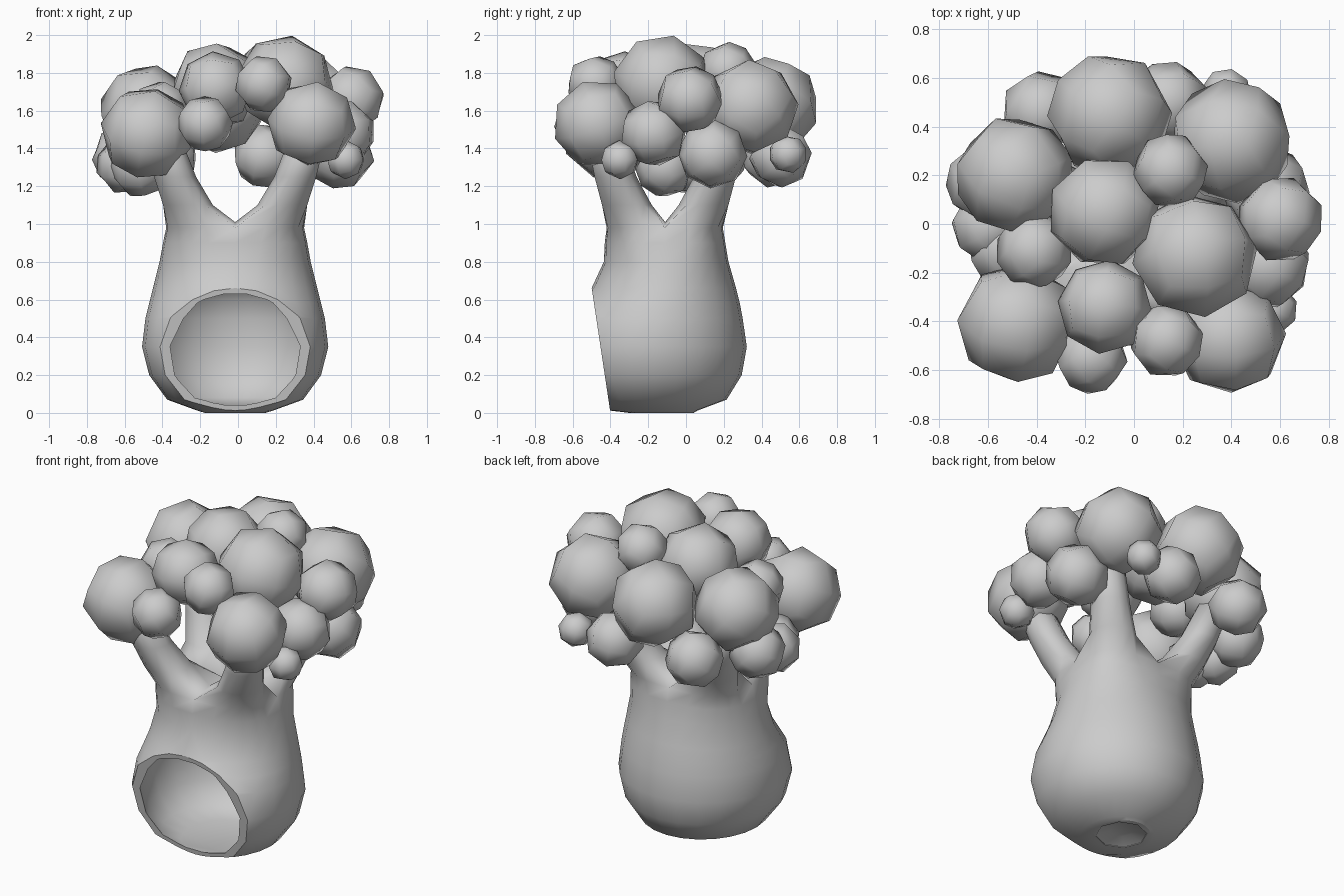
import bpy, bmesh, math, random
from mathutils import Vector, Euler

if "Cube" in bpy.data.objects:
    bpy.data.objects.remove(bpy.data.objects["Cube"])

random.seed(4)
grey = bpy.data.materials.new("light_grey")
grey.diffuse_color = (0.6, 0.6, 0.6, 1)
grey.use_nodes = True
grey.node_tree.nodes["Principled BSDF"].inputs["Base Color"].default_value = grey.diffuse_color


def finish(name, bm):
    """Turn a bmesh into a smooth shaded object."""
    bmesh.ops.recalc_face_normals(bm, faces=bm.faces)
    for f in bm.faces:
        f.smooth = True
    me = bpy.data.meshes.new(name)
    bm.to_mesh(me)
    bm.free()
    me.materials.append(grey)
    ob = bpy.data.objects.new(name, me)
    bpy.context.collection.objects.link(ob)
    return ob


def ring(bm, x, y, z, rx, ry, n, e=1.0):
    """Horizontal ring; e below 1 makes it squarer."""
    vs = []
    for i in range(n):
        c, s = math.cos(2 * math.pi * i / n), math.sin(2 * math.pi * i / n)
        c, s = round(c, 6), round(s, 6)
        vs.append(bm.verts.new((x + rx * math.copysign(abs(c) ** e, c),
                                y + ry * math.copysign(abs(s) ** e, s), z)))
    return vs


def skin(bm, a, b):
    n = len(a)
    for i in range(n):
        bm.faces.new((a[i], a[(i + 1) % n], b[(i + 1) % n], b[i]))


def lathe(bm, rows, n):
    rings = [ring(bm, -.015, (r[2] + r[3]) / 2, r[0], r[1], (r[3] - r[2]) / 2, n, *r[4:]) for r in rows]
    for a, b in zip(rings, rings[1:]):
        skin(bm, a, b)
    return rings


# Trunk body: height, half width, front y, back y, squareness
body = [(0, .16, -.30, .04), (.012, .2, -.40, .06), (.07, .36, -.54, .215), (.2, .455, -.63, .295),
        (.35, .493, -.66, .322), (.5, .475, -.62, .3), (.58, .455, -.56, .285), (.66, .435, -.50, .265),
        (.8, .4, -.435, .225, .92), (.9, .382, -.43, .208, .75), (.98, .365, -.42, .195, .62)]
bm = bmesh.new()
rings = lathe(bm, body, 24)
bm.faces.new(rings[0])
top = rings[-1]

# The crotch splits the top ring into four branch roots
CX, CY = -.015, -.11
centre = bm.verts.new((CX, CY, 1.0))
saddle = [bm.verts.new((CX + .17 * x, CY + .15 * y, 1.01)) for x, y in ((1, 0), (0, 1), (-1, 0), (0, -1))]
# Branch rows: height, x offset, y offset, radius
path = [(1.1, .252, .205, .134), (1.25, .32, .265, .113), (1.5, .4, .33, .095)]
angles = [-45 + 30 * k for k in range(7)] + [180, 225, 270]
for q, (sx, sy) in enumerate(((1, 1), (-1, 1), (-1, -1), (1, -1))):
    loop = [top[(6 * q + k) % 24] for k in range(7)] + [saddle[(q + 1) % 4], centre, saddle[q]]
    for z, x, y, r in path:
        nxt = []
        for a in angles:
            t = math.radians(a + 90 * q)
            nxt.append(bm.verts.new((CX + sx * x + r * math.cos(t), CY + sy * y + r * math.sin(t), z)))
        skin(bm, loop, nxt)
        loop = nxt
    bm.faces.new(loop)

# Tilted flat cut across the front
normal = Vector((0, -1, -.15)).normalized()
origin = Vector((0, -.4, 0))
low = [f for f in bm.faces if f.calc_center_median().z < .9]
geom = list({g for f in low for g in (*f.verts, *f.edges)}) + low
bmesh.ops.bisect_plane(bm, geom=geom, plane_co=origin, plane_no=normal, clear_outer=True)
bmesh.ops.holes_fill(bm, edges=[e for e in bm.edges if e.is_boundary], sides=0)
trunk = finish("trunk", bm)

# Hollow chamber and shallow base recess, carved out of the trunk
chamber = [(.042, .19, -.42, .05), (.08, .33, -.50, .18), (.2, .41, -.59, .25), (.35, .447, -.615, .275),
           (.5, .427, -.58, .255), (.6, .395, -.53, .23), (.68, .3, -.445, .15), (.73, .1, -.25, .0)]
recess = [(-.03, .15, -.28, .02), (.003, .145, -.275, .015), (.03, .07, -.2, -.06)]
for rows, n in ((chamber, 18), (recess, 8)):
    bm = bmesh.new()
    rings = lathe(bm, rows, n)
    bm.faces.new(rings[0])
    bm.faces.new(rings[-1])
    cutter = finish("cutter", bm)
    mod = trunk.modifiers.new("carve", 'BOOLEAN')
    mod.operation = 'DIFFERENCE'
    mod.solver = 'EXACT'
    mod.object = cutter
    bpy.context.view_layer.objects.active = trunk
    bpy.ops.object.modifier_apply(modifier=mod.name)
    bpy.data.objects.remove(cutter)

# Keep the rim of the opening and the base recess crisp
bm = bmesh.new()
bm.from_mesh(trunk.data)
for e in bm.edges:
    flat = [f.normal.dot(normal) > .99 and
            all(abs((v.co - origin).dot(normal)) < .002 for v in f.verts) for f in e.link_faces]
    e.smooth = not (any(flat) and not all(flat))
    if max(v.co.z for v in e.verts) < .01 and e.calc_face_angle(0) > .5:
        e.smooth = False
bm.to_mesh(trunk.data)
bm.free()

# Crown of faceted foliage clumps: x, y, z, radius
clumps = [(-.1, .45, 1.63, .25), (-.49, .2, 1.6, .24), (-.12, .05, 1.73, .23), (.25, -.13, 1.745, .255),
          (.4, .34, 1.62, .25), (-.48, -.41, 1.48, .245), (.39, -.47, 1.53, .23), (-.12, -.34, 1.72, .19),
          (.15, .22, 1.81, .15), (.135, -.48, 1.74, .15), (.6, .02, 1.66, .175), (-.41, -.11, 1.6, .155),
          (-.175, -.55, 1.53, .145), (-.38, .46, 1.36, .165), (-.61, .17, 1.36, .16), (-.6, -.01, 1.31, .15),
          (.14, .5, 1.36, .165), (.38, .54, 1.37, .1), (.55, -.17, 1.48, .175), (.54, .14, 1.37, .18),
          (.57, -.35, 1.34, .1), (-.52, -.11, 1.3, .155)]
for x, y, z, r in clumps:
    bm = bmesh.new()
    bmesh.ops.create_cube(bm, size=2)
    bmesh.ops.subdivide_edges(bm, edges=bm.edges[:], cuts=1, use_grid_fill=True)
    turn = Euler([random.uniform(0, 6.28) for _ in range(3)]).to_matrix()
    for v in bm.verts:
        v.co = turn @ v.co.normalized() * r * 1.03 + Vector((x, y, z))
    finish("foliage_clump", bm)
